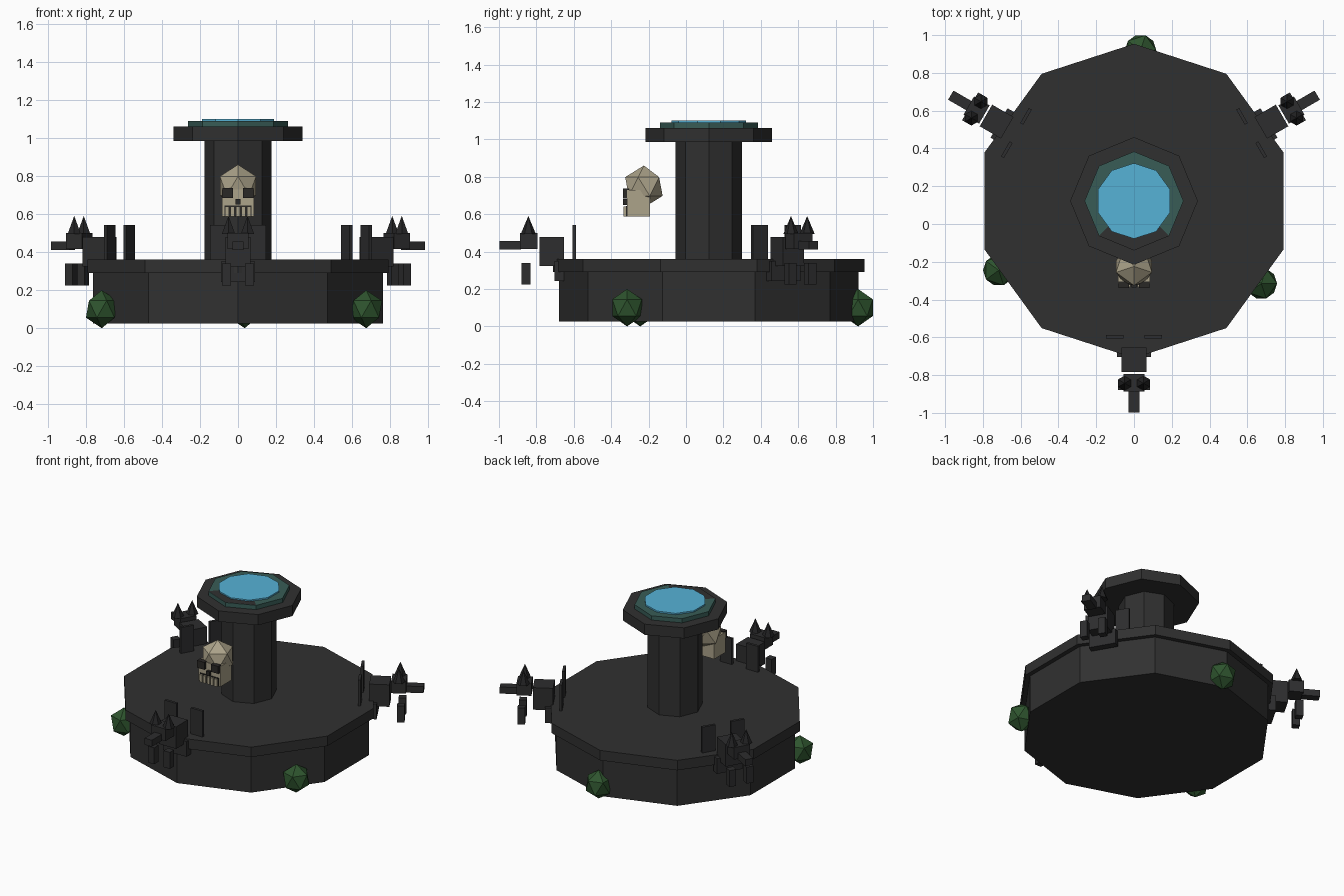
import bpy, bmesh, math
from mathutils import Matrix, Vector

if "Cube" in bpy.data.objects:
    bpy.data.objects.remove(bpy.data.objects["Cube"])

CY = 0.122  # centre of the platform along y


def mat(name, r, g, b):
    m = bpy.data.materials.new(name)
    lin = [((c / 255 + 0.055) / 1.055) ** 2.4 for c in (r, g, b)]
    m.diffuse_color = (*lin, 1)
    m.use_nodes = True
    m.node_tree.nodes["Principled BSDF"].inputs["Base Color"].default_value = m.diffuse_color
    return m


STONE = mat("dark_stone", 48, 48, 48)
FIGURE = mat("statue_stone", 45, 45, 46)
HORN = mat("horn_black", 36, 36, 37)
TEAL = mat("teal_rim", 56, 92, 86)
WATER = mat("blue_water", 86, 178, 214)
BONE = mat("bone", 172, 163, 138)
SOCKET = mat("socket_dark", 42, 40, 38)
MOSS = mat("moss_green", 46, 84, 46)


def finish(bm, name, *mats):
    me = bpy.data.meshes.new(name)
    bm.to_mesh(me)
    bm.free()
    for m in mats:
        me.materials.append(m)
    ob = bpy.data.objects.new(name, me)
    bpy.context.collection.objects.link(ob)
    return ob


def prism(name, m, sides, r, z0, z1, top_r=None, at=(0, CY)):
    """Upright n-sided prism or cone with one corner pointing to +y."""
    bm = bmesh.new()
    bmesh.ops.create_cone(bm, cap_ends=True, segments=sides, radius1=r,
                          radius2=r if top_r is None else top_r, depth=z1 - z0)
    far = max((v.co for v in bm.verts), key=lambda c: c.y + 0.001 * c.x + (c.x**2 + c.y**2) * 2)
    turn = math.pi / 2 - math.atan2(far.y, far.x)
    bm.transform(Matrix.Translation((at[0], at[1], (z0 + z1) / 2)) @ Matrix.Rotation(turn, 4, 'Z'))
    return finish(bm, name, m)


def box(name, m, x0, x1, y0, y1, z0, z1, place=Matrix()):
    bm = bmesh.new()
    bmesh.ops.create_cube(bm, size=1)
    bm.transform(place @ Matrix.Translation(((x0 + x1) / 2, (y0 + y1) / 2, (z0 + z1) / 2))
                 @ Matrix.Diagonal((x1 - x0, y1 - y0, z1 - z0, 1)))
    return finish(bm, name, m)


def ball(name, m, r, at, scale=(1, 1, 1), turn=0):
    bm = bmesh.new()
    bmesh.ops.create_icosphere(bm, subdivisions=1, radius=r)
    bm.transform(Matrix.Translation(at) @ Matrix.Diagonal((*scale, 1)) @ Matrix.Rotation(turn, 4, 'Z'))
    return finish(bm, name, m)


# Platform, column and basin
prism("platform_base", STONE, 10, 0.80, 0.025, 0.29)
prism("platform_slab", STONE, 10, 0.832, 0.29, 0.36)
prism("column", STONE, 8, 0.177, 0.36, 0.985)
prism("basin_cap", STONE, 8, 0.338, 0.985, 1.06)
rim = prism("basin_rim", TEAL, 8, 0.262, 1.06, 1.09)
prism("water", WATER, 10, 0.20, 1.085, 1.10)

# Dark worn patch on the front of the rim: inset strip plates
bm = bmesh.new()
pts = []
for r in (0.262, 0.19):
    pts.append([bm.verts.new((r * math.cos(a), CY + r * math.sin(a), 1.0915))
                for a in (math.radians(d) for d in (-135, -90, -45))])
for i in range(2):
    bm.faces.new((pts[0][i], pts[0][i + 1], pts[1][i + 1], pts[1][i]))
finish(bm, "rim_worn_patch", STONE)

# Three crouching statues around the edge (local -y points outward)
for k, ang in enumerate((0, 120, 240)):
    P = Matrix.Translation((0, CY, 0)) @ Matrix.Rotation(math.radians(ang), 4, 'Z')
    n = f"_{k + 1}"
    box("statue_ledge" + n, FIGURE, -0.09, 0.09, -0.825, -0.775, 0.243, 0.35, P)
    box("statue_body" + n, FIGURE, -0.066, 0.066, -0.905, -0.775, 0.323, 0.478, P)
    box("statue_head" + n, FIGURE, -0.056, 0.056, -1.01, -0.915, 0.415, 0.50, P)
    box("statue_snout" + n, FIGURE, -0.028, 0.028, -1.12, -1.005, 0.41, 0.456, P)
    for s in (-1, 1):
        tag = n + ("_left" if s < 0 else "_right")
        box("statue_leg" + tag, FIGURE, s * 0.061 - 0.024, s * 0.061 + 0.024,
            -1.002, -0.954, 0.224, 0.34, P)
        box("statue_wing" + tag, FIGURE, s * 0.102 - 0.046, s * 0.102 + 0.046,
            -0.728, -0.710, 0.35, 0.542, P)
        c = P @ Vector((s * 0.05, -0.965, 0))
        prism("statue_horn" + tag, HORN, 6, 0.04, 0.495, 0.59, 0.0, (c.x, c.y))

# Floating skull in front of the column
ball("skull_cranium", BONE, 0.112, (0, -0.225, 0.748), turn=-math.pi / 2)
box("skull_jaw", BONE, -0.085, 0.085, -0.316, -0.192, 0.587, 0.73)
for s in (-1, 1):
    box("skull_eye", SOCKET, s * 0.054 - 0.028, s * 0.054 + 0.028, -0.338, -0.305, 0.685, 0.737)
box("skull_nose", SOCKET, -0.012, 0.012, -0.336, -0.31, 0.65, 0.68)
box("skull_mouth", SOCKET, -0.072, 0.072, -0.322, -0.31, 0.588, 0.645)
for i in range(5):
    x = (i - 2) * 0.029
    box("skull_tooth", BONE, x - 0.01, x + 0.01, -0.333, -0.315, 0.588, 0.64)

# Moss clumps at the foot of the platform
for x, y in ((-0.716, -0.245), (0.674, -0.315), (0.035, 0.92)):
    ball("moss_clump", MOSS, 0.1, (x, y, 0.1), (0.93, 0.93, 1.0))
